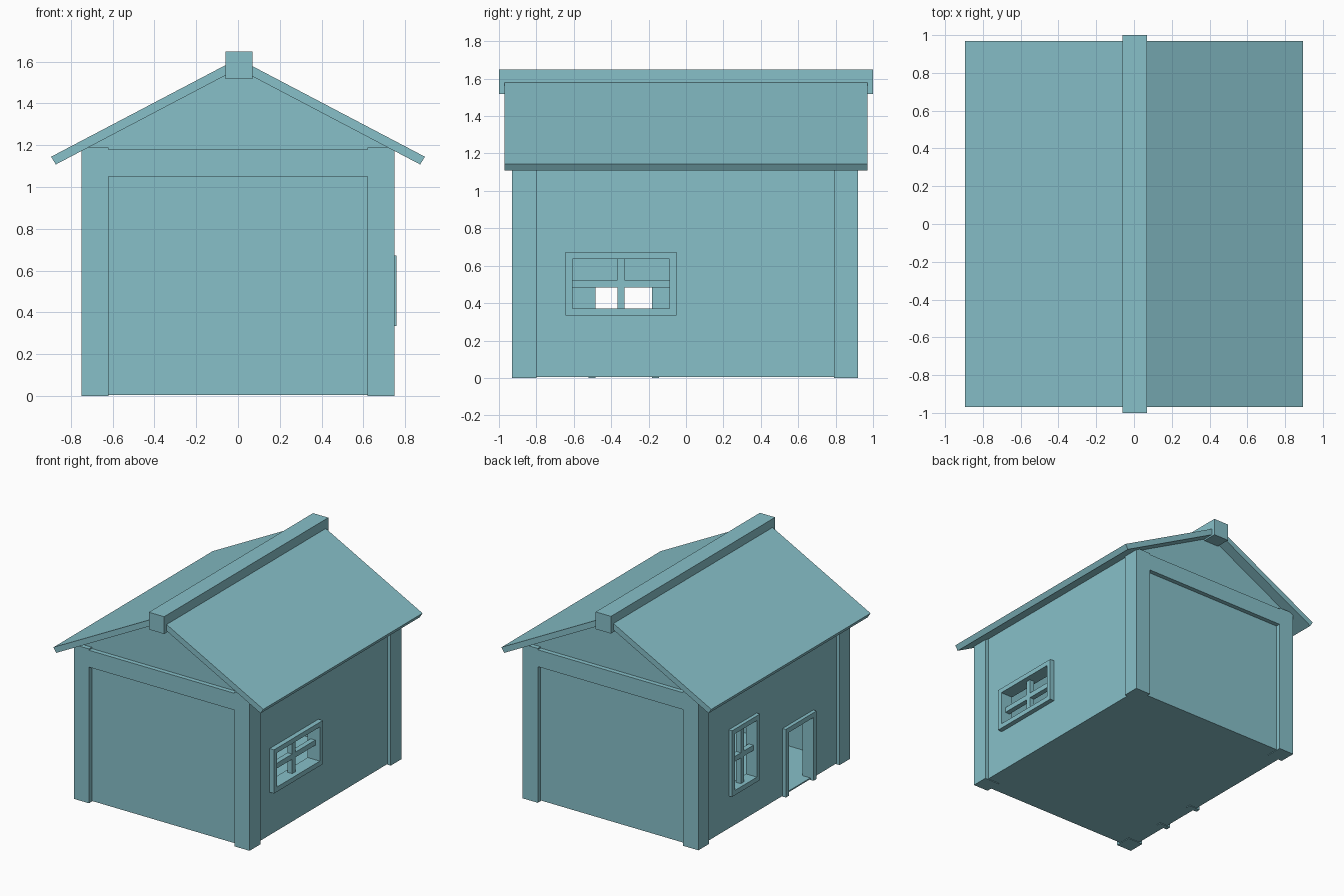
import bpy, bmesh
from mathutils import Vector

if "Cube" in bpy.data.objects:
    bpy.data.objects.remove(bpy.data.objects["Cube"])

teal = bpy.data.materials.new("pale teal")
teal.diffuse_color = (0.242, 0.527, 0.584, 1)
teal.use_nodes = True
teal.node_tree.nodes["Principled BSDF"].inputs["Base Color"].default_value = teal.diffuse_color


def finish(name, bm):
    bmesh.ops.recalc_face_normals(bm, faces=bm.faces)
    me = bpy.data.meshes.new(name)
    bm.to_mesh(me)
    bm.free()
    me.materials.append(teal)
    ob = bpy.data.objects.new(name, me)
    bpy.context.collection.objects.link(ob)
    return ob


def add_box(bm, x0, x1, y0, y1, z0, z1):
    v = bmesh.ops.create_cube(bm, size=1)["verts"]
    bmesh.ops.scale(bm, vec=(x1 - x0, y1 - y0, z1 - z0), verts=v)
    bmesh.ops.translate(bm, vec=((x0 + x1) / 2, (y0 + y1) / 2, (z0 + z1) / 2), verts=v)


def boxes(name, *dims):
    bm = bmesh.new()
    for d in dims:
        add_box(bm, *d)
    return finish(name, bm)


def prism(name, outline, y0, y1):
    # extrude an x/z outline along y
    bm = bmesh.new()
    f = bm.faces.new([bm.verts.new((x, y0, z)) for x, z in outline])
    g = bmesh.ops.extrude_face_region(bm, geom=[f])["geom"]
    bmesh.ops.translate(bm, vec=Vector((0, y1 - y0, 0)),
                        verts=[e for e in g if isinstance(e, bmesh.types.BMVert)])
    return finish(name, bm)


def cut(target, cutter):
    m = target.modifiers.new("cut", 'BOOLEAN')
    m.operation = 'DIFFERENCE'
    m.solver = 'EXACT'
    m.object = cutter
    cutter.hide_render = True
    cutter.hide_set(True)


def gable(w, z0, eave, apex):
    return [(-w, z0), (w, z0), (w, eave), (0, apex), (-w, eave)]


# hollow wall shell with gables
walls = prism("walls", gable(0.722, 0.005, 1.205, 1.583), -0.895, 0.885)
cut(walls, prism("room_cutter", gable(0.66, 0.015, 1.16, 1.506), -0.83, 0.82))

# corner posts
for side, x0 in (("left", -0.75), ("right", 0.62)):
    for end, y0 in (("front", -0.93), ("back", 0.79)):
        boxes(f"{end}_{side}_post", (x0, x0 + 0.13, y0, y0 + 0.13, 0, 1.19))

# lintels across both gable ends
boxes("front_lintel", (-0.62, 0.62, -0.93, -0.85, 1.05, 1.18))
boxes("back_lintel", (-0.62, 0.62, 0.84, 0.92, 1.05, 1.18))


def opening(name, x0, x1, y0, y1, z0, z1, bars=True, t=0.037):
    # hole in the wall, lining frame, and optional crossbars
    cut(walls, boxes(name + "_cutter",
                     (x0 - 0.05, x1 + 0.05, y0 + 0.01, y1 - 0.01, z0 + 0.015, z1 - 0.01)))
    frame = [(x0, x1, y0, y0 + t, z0, z1), (x0, x1, y1 - t, y1, z0, z1),
             (x0, x1, y0 + t, y1 - t, z1 - t, z1)]
    if bars:
        frame.append((x0, x1, y0 + t, y1 - t, z0, z0 + t))
        s = 1 if x0 > 0 else -1
        b0, b1 = sorted((0.68 * s, 0.72 * s))
        yc, zc = (y0 + y1) / 2, (z0 + z1) / 2
        boxes(name + "_crossbars", (b0, b1, yc - 0.02, yc + 0.02, z0 + t, z1 - t),
              (b0, b1, y0 + t, y1 - t, zc - 0.02, zc + 0.02))
    boxes(name + "_frame", *frame)


opening("right_window", 0.655, 0.759, -0.645, -0.05, 0.335, 0.672)
opening("left_window", -0.75, -0.655, 0.17, 0.51, 0.255, 0.765)
opening("door", -0.75, -0.655, -0.52, -0.145, 0.0, 0.525, bars=False)

# roof slopes and ridge beam
prism("roof", [(-0.895, 1.145), (-0.872, 1.108), (0, 1.566), (0.872, 1.108),
               (0.895, 1.145), (0, 1.615)], -0.97, 0.97)
boxes("ridge_beam", (-0.06, 0.07, -1, 1, 1.517, 1.65))
